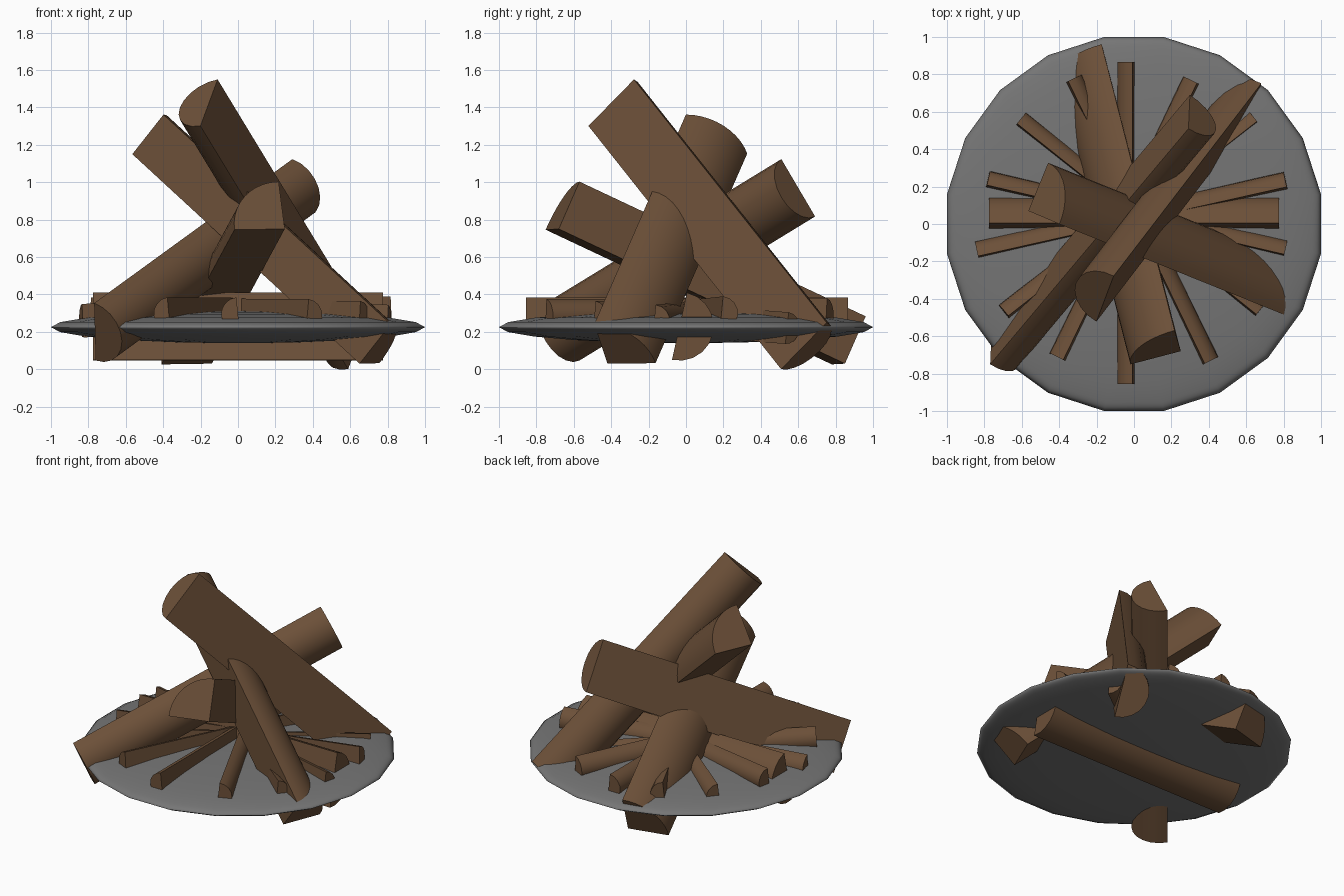
import bpy, bmesh, math
from mathutils import Vector

if "Cube" in bpy.data.objects:
    bpy.data.objects.remove(bpy.data.objects["Cube"])


def material(name, rgb):
    m = bpy.data.materials.new(name)
    m.diffuse_color = (*rgb, 1)
    m.use_nodes = True
    m.node_tree.nodes["Principled BSDF"].inputs["Base Color"].default_value = m.diffuse_color
    return m


WOOD = material("wood", (0.15, 0.08, 0.04))
ASH = material("ash", (0.18, 0.18, 0.18))


def smooth(ob, deg):
    bpy.ops.object.select_all(action='DESELECT')
    ob.select_set(True)
    bpy.context.view_layer.objects.active = ob
    bpy.ops.object.shade_smooth_by_angle(angle=math.radians(deg))


def split_log(name, start, end, u, v, r, angle, segs=10):
    """Pie-slice prism: the section sweeps from u towards v by angle (degrees)."""
    start, end = Vector(start), Vector(end)
    axis = (end - start).normalized()
    u = Vector(u)
    u = (u - axis * u.dot(axis)).normalized()
    w = axis.cross(u)
    if w.dot(Vector(v)) < 0:
        w = -w
    prof = [r * (math.cos(t) * u + math.sin(t) * w)
            for t in (math.radians(angle) * i / segs for i in range(segs + 1))]
    if angle < 180:
        prof.append(Vector((0, 0, 0)))
    bm = bmesh.new()
    a = [bm.verts.new(start + p) for p in prof]
    b = [bm.verts.new(end + p) for p in prof]
    n = len(prof)
    for i in range(n):
        j = (i + 1) % n
        bm.faces.new((a[i], a[j], b[j], b[i]))
    bm.faces.new(a)
    bm.faces.new(b)
    bmesh.ops.recalc_face_normals(bm, faces=bm.faces)
    me = bpy.data.meshes.new(name)
    bm.to_mesh(me)
    bm.free()
    me.materials.append(WOOD)
    ob = bpy.data.objects.new(name, me)
    bpy.context.collection.objects.link(ob)
    smooth(ob, 35)


# Ash bed: flattened 20-sided sphere
bpy.ops.mesh.primitive_uv_sphere_add(segments=20, ring_count=10, radius=1.0125,
                                     location=(0, 0, 0.225))
bed = bpy.context.object
bed.name = "ash_bed"
bed.rotation_euler.z = math.radians(9)
bed.scale = (1, 1, 0.085)
bed.data.materials.append(ASH)
smooth(bed, 60)

# Leaning half logs
split_log("half_log_tall", (-0.155, -0.40, 1.425), (0.635, 0.63, 0.125),
          (0.09, 0.24, 0.25), (-0.87, 0.48, -0.15), 0.18, 180)
split_log("half_log_low", (0.295, 0.60, 0.97), (-0.765, -0.66, 0.20),
          (-0.01, -0.18, 0.30), (0.80, -0.52, -0.28), 0.178, 180)

# Leaning quarter logs, given by their sharp inner edge
split_log("quarter_log_left", (-0.565, 0.07, 1.15), (0.65, -0.42, 0.03),
          (0.165, -0.07, 0.21), (0.105, 0.26, 0), 0.278, 90)
split_log("quarter_log_front", (0.25, -0.68, 0.75), (-0.14, 0.85, 0.03),
          (-0.03, 0.10, 0.25), (-0.27, -0.07, 0), 0.278, 90)

# Half log lying through the ash bed
split_log("half_log_flat", (-0.775, -0.035, 0.23), (0.775, -0.035, 0.23),
          (0, 0.08, 0.36), (0, 1, -0.2), 0.184, 180)

# Kindling crossing at the middle: start x, y, z, end x, y, z, radius
kindling = [
    (0.00, -0.855, 0.295, 0.00, 0.865, 0.295, 0.09),
    (-0.79, 0.20, 0.30, 0.80, -0.17, 0.26, 0.085),
    (-0.83, -0.18, 0.26, 0.82, 0.19, 0.30, 0.09),
    (-0.63, 0.53, 0.27, 0.65, -0.49, 0.28, 0.085),
    (-0.67, -0.50, 0.30, 0.66, 0.54, 0.22, 0.085),
    (-0.37, -0.73, 0.295, 0.345, 0.75, 0.29, 0.09),
    (-0.36, 0.76, 0.29, 0.37, -0.75, 0.285, 0.09),
]
for i, (x0, y0, z0, x1, y1, z1, r) in enumerate(kindling):
    side = Vector((y0 - y1, x1 - x0, 0)).normalized()
    split_log(f"kindling_{i + 1}", (x0, y0, z0), (x1, y1, z1),
              Vector((0, 0, 1)) + side * 0.1, side, r, 180, 8)
